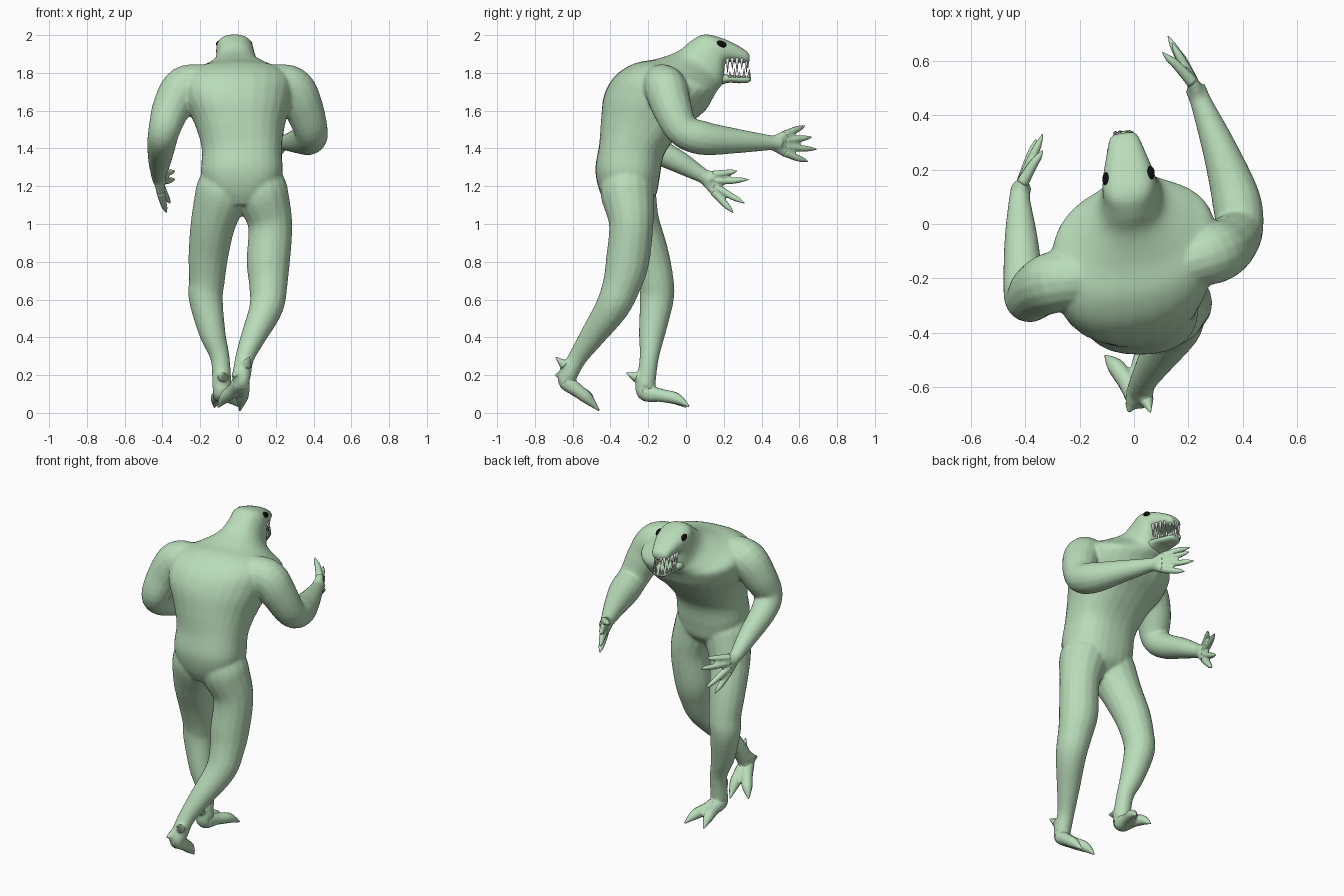
import bpy, bmesh, math
from mathutils import Vector, Matrix


def material(name, rgb):
    m = bpy.data.materials.new(name)
    m.diffuse_color = (*rgb, 1)
    return m


SKIN = material("pale green skin", (0.49, 0.72, 0.49))
BLACK = material("black eye", (0.004, 0.004, 0.004))
TOOTH = material("tooth white", (0.75, 0.75, 0.73))


def spline(pts, sub=5):
    """Catmull-Rom through tuples of any length."""
    p = [pts[0]] + list(pts) + [pts[-1]]
    out = []
    for i in range(1, len(p) - 2):
        for k in range(sub):
            t = k / sub
            out.append([0.5 * (2 * b + (c - a) * t + (2 * a - 5 * b + 4 * c - d) * t * t
                               + (3 * b - a - 3 * c + d) * t ** 3)
                        for a, b, c, d in zip(p[i - 1], p[i], p[i + 1], p[i + 2])])
    return out + [list(pts[-1])]


def skin_rings(bm, rings):
    vs = [[bm.verts.new(c) for c in r] for r in rings]
    n = len(vs[0])
    for a, b in zip(vs, vs[1:]):
        for i in range(n):
            j = (i + 1) % n
            bm.faces.new((a[i], a[j], b[j], b[i]))
    bm.faces.new(vs[0])
    bm.faces.new(vs[-1])


def tube(bm, pts, n=16):
    """Round limb through (x, y, z, radius) points."""
    s = spline(pts)
    side = None
    rings = []
    for i, q in enumerate(s):
        c = Vector(q[:3])
        t = (Vector(s[min(i + 1, len(s) - 1)][:3]) - Vector(s[max(i - 1, 0)][:3])).normalized()
        if side is None:
            side = t.orthogonal()
        side = (side - t * side.dot(t)).normalized()
        up = t.cross(side)
        r = max(q[3], 0.002)
        rings.append([c + r * (side * math.cos(2 * math.pi * k / n) + up * math.sin(2 * math.pi * k / n))
                      for k in range(n)])
    skin_rings(bm, rings)


def trunk(bm, secs, n=28, e=0.85):
    """Sections: back y, back z, front y, front z, centre x, half width; shoulders twist forward on the right."""
    rings = []
    for by, bz, fy, fz, cx, hw in spline(secs):
        ring = []
        for k in range(n):
            a = 2 * math.pi * k / n
            c, s = math.cos(a), math.sin(a)
            x = cx + hw * math.copysign(abs(c) ** e, c)
            s = math.copysign(abs(s) ** e, s)
            z = (bz + fz) / 2 + (fz - bz) / 2 * s
            twist = 0.14 * min(max((z - 1.4) / .3, 0), 1)
            ring.append(Vector((x, (by + fy) / 2 + (fy - by) / 2 * s + twist * x, z)))
        rings.append(ring)
    skin_rings(bm, rings)


def finish(bm, name, mat):
    bmesh.ops.recalc_face_normals(bm, faces=bm.faces[:])
    me = bpy.data.meshes.new(name)
    bm.to_mesh(me)
    bm.free()
    me.materials.append(mat)
    me.polygons.foreach_set("use_smooth", [True] * len(me.polygons))
    ob = bpy.data.objects.new(name, me)
    bpy.context.collection.objects.link(ob)
    return ob


limbs = [
    # right arm, left arm
    [(.16, -.15, 1.755, .09), (.28, -.11, 1.725, .113), (.34, -.08, 1.63, .107), (.385, -.02, 1.5, .09),
     (.375, .09, 1.455, .09), (.32, .26, 1.44, .067), (.245, .45, 1.43, .04), (.225, .5, 1.425, .04)],
    [(-.16, -.2, 1.755, .09), (-.28, -.21, 1.725, .113), (-.35, -.24, 1.62, .103), (-.39, -.275, 1.5, .085),
     (-.405, -.21, 1.42, .076), (-.415, -.04, 1.33, .06), (-.42, .09, 1.255, .04), (-.413, .14, 1.23, .038)],
    # right leg (trailing), left leg (leading)
    [(.11, -.31, 1.24, .13), (.125, -.31, 1.16, .142), (.17, -.29, 1.0, .118), (.16, -.31, .8, .115),
     (.16, -.34, .68, .102), (.15, -.39, .56, .09), (.08, -.5, .4, .066), (.035, -.575, .29, .05),
     (.02, -.625, .2, .05)],
    [(-.07, -.31, 1.24, .13), (-.085, -.3, 1.16, .142), (-.13, -.26, 1.01, .12), (-.155, -.2, .85, .107),
     (-.165, -.16, .7, .095), (-.17, -.155, .6, .09), (-.135, -.18, .42, .07), (-.095, -.195, .29, .051),
     (-.085, -.215, .14, .052)]]


# Digits: crisp claws here, and the same tubes fused into the body skin
def digits(name, paths):
    bm = bmesh.new()
    for p in paths:
        tube(bm, p[1:], 12)
        limbs.append(p)
    finish(bm, name, SKIN)


def hand(name, wrist, palm, tips):
    paths = []
    w, p = Vector(wrist), Vector(palm)
    for i, tip in enumerate(tips):
        t = Vector(tip)
        base = p + Vector((0, 0, 0.03 * (1.5 - i)))
        mid = base.lerp(t, 0.5) + (base - w) * 0.12
        paths.append([(*w, .032), (*base, .023), (*mid, .017), (*base.lerp(t, .8), .012), (*t, .002)])
    digits(name, paths)


hand("right_hand", (.24, .45, 1.43), (.215, .52, 1.425),
     [(.105, .63, 1.52), (.14, .665, 1.46), (.125, .69, 1.395), (.16, .645, 1.33)])
hand("left_hand", (-.42, .09, 1.255), (-.41, .15, 1.215),
     [(-.335, .27, 1.28), (-.335, .33, 1.235), (-.36, .31, 1.11), (-.38, .25, 1.06)])

# Feet: two long clawed toes and heel spurs
digits("right_foot", [
    [(.02, -.62, .22, .05), (.01, -.635, .165, .042), (-.025, -.58, .12, .035), (-.07, -.52, .08, .03),
     (-.105, -.485, .03, .004)],
    [(.02, -.62, .22, .05), (.02, -.635, .165, .042), (.025, -.57, .115, .035), (.02, -.52, .075, .03),
     (.01, -.46, .012, .004)],
    [(.03, -.59, .25, .04), (.045, -.645, .255, .027), (.06, -.69, .295, .003)],
    [(.01, -.63, .21, .04), (-.01, -.665, .2, .025), (-.02, -.69, .2, .005)]])
digits("left_foot", [
    [(-.085, -.21, .2, .045), (-.085, -.22, .11, .045), (-.06, -.13, .092, .035), (-.03, -.05, .075, .03),
     (0, .015, .035, .004)],
    [(-.085, -.21, .2, .045), (-.09, -.22, .11, .045), (-.1, -.13, .092, .035), (-.115, -.06, .075, .03),
     (-.125, .0, .03, .004)],
    [(-.085, -.21, .2, .04), (-.08, -.265, .19, .027), (-.075, -.315, .21, .003)]])

# Body: torso, neck and skull in one loft, limbs fused by remeshing
bm = bmesh.new()
trunk(bm, [
    (-.42, 1.10, -.22, 1.09, .02, .09), (-.46, 1.18, -.16, 1.15, .02, .18),
    (-.48, 1.29, -.14, 1.24, .02, .215), (-.46, 1.42, -.11, 1.38, .02, .212),
    (-.45, 1.55, .00, 1.51, .01, .24), (-.43, 1.68, .10, 1.60, 0, .285),
    (-.37, 1.785, .135, 1.66, 0, .305), (-.27, 1.85, .15, 1.69, 0, .285),
    (-.15, 1.875, .165, 1.71, 0, .21), (-.04, 1.915, .185, 1.73, -.01, .13),
    (.03, 1.97, .20, 1.76, -.012, .105), (.10, 2.004, .205, 1.84, -.018, .098),
    (.19, 1.985, .22, 1.855, -.024, .088), (.27, 1.95, .28, 1.855, -.032, .068),
    (.325, 1.915, .325, 1.85, -.038, .052), (.34, 1.895, .34, 1.86, -.038, .035)])
for limb in limbs:
    tube(bm, limb)
body = finish(bm, "body", SKIN)
rm = body.modifiers.new("fuse", 'REMESH')
rm.mode = 'VOXEL'
rm.voxel_size = 0.009
rm.use_smooth_shade = True
sm = body.modifiers.new("soften", 'SMOOTH')
sm.factor = 0.5
sm.iterations = 7

# Lower jaw
bm = bmesh.new()
trunk(bm, [(.08, 1.83, .10, 1.70, -.015, .075), (.2, 1.795, .215, 1.745, -.025, .07),
           (.28, 1.785, .285, 1.745, -.032, .055), (.325, 1.782, .33, 1.748, -.037, .042),
           (.345, 1.775, .347, 1.758, -.038, .025)], 20)
finish(bm, "lower_jaw", SKIN)

# Teeth: cones set round both jaws
bm = bmesh.new()


def tooth(x, y, z, h, r):
    bmesh.ops.create_cone(bm, cap_ends=True, segments=8, radius1=r, radius2=.001, depth=abs(h),
                          matrix=Matrix.Translation((x, y, z + h / 2))
                          @ Matrix.Rotation(math.pi if h < 0 else 0, 4, 'X'))


for i in range(5):
    t = i / 4
    y = .22 + .1 * t
    hw = .068 * math.sqrt(1 - .75 * t * t)
    cx = -.025 - .013 * t
    for s in (-1, 1):
        tooth(cx + s * hw * .95, y, 1.878, -(.06 if i % 2 else .08), .01)
        tooth(cx + s * hw * .88, y + .012, 1.775, .05 if i % 2 else .035, .009)
for x in (-.052, -.024):
    tooth(x, .328, 1.875, -.05, .009)
    tooth(x, .336, 1.768, .055, .008)
finish(bm, "teeth", TOOTH)

# Eyes
for name, loc in (("left_eye", (-.1, .165, 1.952)), ("right_eye", (.06, .187, 1.952))):
    bm = bmesh.new()
    bmesh.ops.create_uvsphere(bm, u_segments=16, v_segments=10, radius=1,
                              matrix=Matrix.Translation(loc) @ Matrix.Rotation(-.3, 4, 'X')
                              @ Matrix.Diagonal((.016, .027, .018, 1)))
    finish(bm, name, BLACK)
